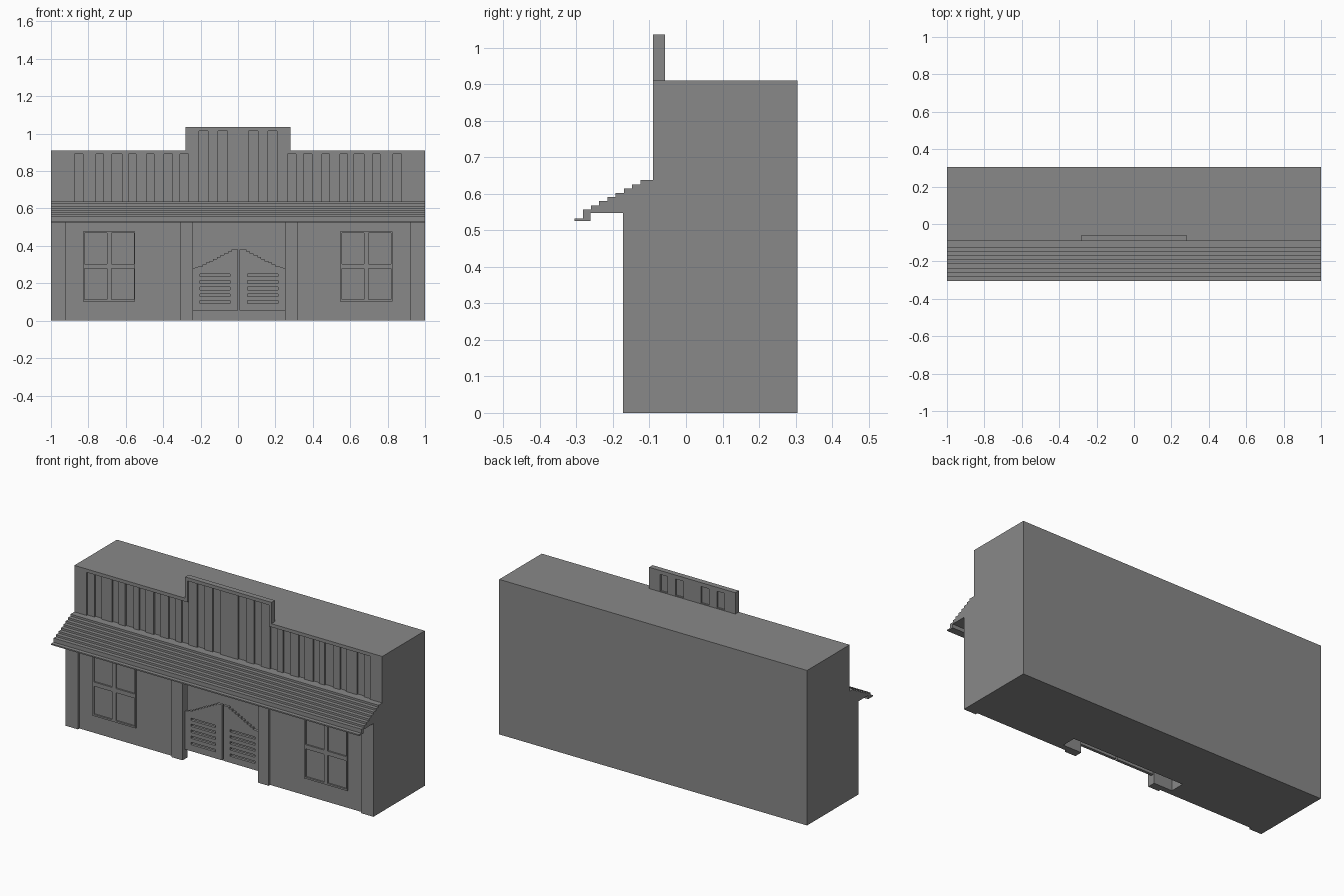
import bpy

cube = bpy.data.objects.get("Cube")
if cube:
    bpy.data.objects.remove(cube, do_unlink=True)

# One weathered grey for the whole building
grey = bpy.data.materials.new("weathered grey")
grey.use_nodes = True
COLOUR = (0.25, 0.25, 0.25, 1)
grey.diffuse_color = COLOUR
grey.node_tree.nodes["Principled BSDF"].inputs["Base Color"].default_value = COLOUR


def rect(x0, x1, z0, z1):
    return [(x0, z0), (x1, z0), (x1, z1), (x0, z1)]


def mirror(points):
    return [(-x, z) for x, z in reversed(points)]


def extrude(name, loops, lo, hi, axis="y"):
    """Fill flat outlines (inner ones become holes) and extrude from lo to hi."""
    curve = bpy.data.curves.new(name, "CURVE")
    curve.dimensions = "2D"
    curve.fill_mode = "BOTH"
    curve.extrude = (hi - lo) / 2
    for loop in loops:
        spline = curve.splines.new("POLY")
        spline.points.add(len(loop) - 1)
        for point, (u, v) in zip(spline.points, loop):
            point.co = (u, v, 0, 1)
        spline.use_cyclic_u = True
    temp = bpy.data.objects.new(name + "_outline", curve)
    bpy.context.collection.objects.link(temp)
    bpy.context.view_layer.update()
    graph = bpy.context.evaluated_depsgraph_get()
    mesh = bpy.data.meshes.new_from_object(temp.evaluated_get(graph))
    bpy.data.objects.remove(temp, do_unlink=True)
    mid = (lo + hi) / 2
    for vert in mesh.vertices:
        u, v, w = vert.co
        vert.co = (u, mid - w, v) if axis == "y" else (mid + w, u, v)
    mesh.materials.clear()
    mesh.materials.append(grey)
    for poly in mesh.polygons:
        poly.use_smooth = False
    obj = bpy.data.objects.new(name, mesh)
    bpy.context.collection.objects.link(obj)
    bpy.context.view_layer.objects.active = obj
    # Weld the caps to the sides
    import bmesh
    bm = bmesh.new()
    bm.from_mesh(mesh)
    bmesh.ops.remove_doubles(bm, verts=bm.verts, dist=0.0001)
    bmesh.ops.recalc_face_normals(bm, faces=bm.faces)
    bmesh.ops.dissolve_limit(bm, angle_limit=0.01, verts=bm.verts, edges=bm.edges)
    bm.to_mesh(mesh)
    bm.free()
    return obj


WALL, PANEL, FACE, BACK = -0.158, -0.072, -0.09, 0.305
EAVE, ROOF, TOP, UNDER = 0.637, 0.91, 1.035, 0.547

# Main block, with a hollow entry behind the doors
body = extrude("building_body", [[(WALL, 0), (BACK, 0), (BACK, ROOF), (PANEL, ROOF),
                                  (PANEL, 0.6), (WALL, 0.6)]], -1, 1, "x")
entry = extrude("entry_cutter", [rect(-0.24, 0.25, -0.1, 0.54)], -0.3, -0.1)
room = extrude("room_cutter", [rect(-0.36, 0.37, -0.1, 0.54)], -0.125, -0.04)
for cutter in (entry, room):
    cut = body.modifiers.new("cut", "BOOLEAN")
    cut.operation = "DIFFERENCE"
    cut.solver = "EXACT"
    cut.object = cutter
    cutter.hide_render = True
    cutter.hide_viewport = True
    cutter.display_type = "WIRE"

# Stepped awning
RUN, RISE, STEPS = 0.0225, 0.0115, 8
profile = [(PANEL, UNDER), (PANEL, EAVE)]
y, z = -0.125, EAVE
for i in range(STEPS):
    profile.append((y, z))
    z -= RISE if i < STEPS - 1 else 0.024
    profile.append((y, z))
    y -= RUN
profile += [(-0.305, z), (-0.305, 0.525), (-0.262, 0.525), (-0.262, UNDER)]
extrude("awning", [profile], -1, 1, "x")

# False front: raised border around the boards
half_outer = [(1, 0.63), (1, ROOF), (0.28, ROOF), (0.28, TOP)]
half_inner = [(0.92, EAVE), (0.92, 0.89), (0.265, 0.89), (0.265, 1.015)]
extrude("facade_border", [half_outer + mirror(half_outer),
                          half_inner + mirror(half_inner)], FACE, PANEL)

# Raised vertical boards with sunken ones between
edges = [0.92, 0.875, 0.83, 0.76, 0.72, 0.675, 0.62, 0.585, 0.545, 0.49, 0.45, 0.395, 0.35, 0.31]
boards = [(b, a, 0.89) for a, b in zip(edges[::2], edges[1::2])]
boards += [(0.208, 0.265, 1.015), (0.108, 0.16, 1.015)]
for b, a, top in boards:
    extrude("facade_board", [rect(b, a, EAVE, top)], -0.082, PANEL)
    extrude("facade_board", [rect(-a, -b, EAVE, top)], -0.082, PANEL)
extrude("facade_board_centre", [rect(-0.056, 0.056, EAVE, 1.015)], -0.082, PANEL)

# Raised parapet, slotted at the back
extrude("parapet_core", [rect(-0.28, 0.28, ROOF, TOP)], PANEL, -0.068)
slots = [rect(a, b, 0.914, 1.012) for a, b in ((0.056, 0.108), (0.16, 0.208))]
extrude("parapet_back", [rect(-0.28, 0.28, ROOF, TOP)] + slots
        + [mirror(s) for s in slots], -0.068, -0.058)

# Posts
for name, x0, x1 in (("corner_post_right", -1, -0.92), ("door_post_right", -0.31, -0.24),
                     ("door_post_left", 0.25, 0.32), ("corner_post_left", 0.92, 1)):
    extrude(name, [rect(x0, x1, 0, UNDER)], -0.172, WALL)

# Four-pane windows
for side, x in (("right", -0.69), ("left", 0.685)):
    panes = [rect(x + dx, x + dx + 0.12, z0, z0 + 0.165)
             for dx in (-0.13, 0.013) for z0 in (0.113, 0.303)]
    extrude("window_frame_" + side, [rect(x - 0.14, x + 0.14, 0.103, 0.478)] + panes, -0.167, WALL)

# Swing doors: stepped tops and louvre slots
for side, s in (("right", -1), ("left", 1)):
    outline = [(0.235, 0.055), (0.004, 0.055), (0.004, 0.38)]
    for i in range(10):
        x = 0.04 + 0.0195 * i
        outline += [(x, 0.38 - 0.01 * i), (x, 0.37 - 0.01 * i)]
    outline.append((0.245, 0.28))
    outline[0] = (0.245, 0.055)
    outline = [p for p in outline if p != (0.04 + 0.0195 * 9, 0.28)]
    louvres = [rect(0.047, 0.208, z0, z0 + 0.014) for z0 in (0.093, 0.13, 0.165, 0.2, 0.235)]
    loops = [[(0.005 + s * x, z) for x, z in loop] for loop in [outline] + louvres]
    extrude("swing_door_" + side, loops, -0.148, -0.132)
